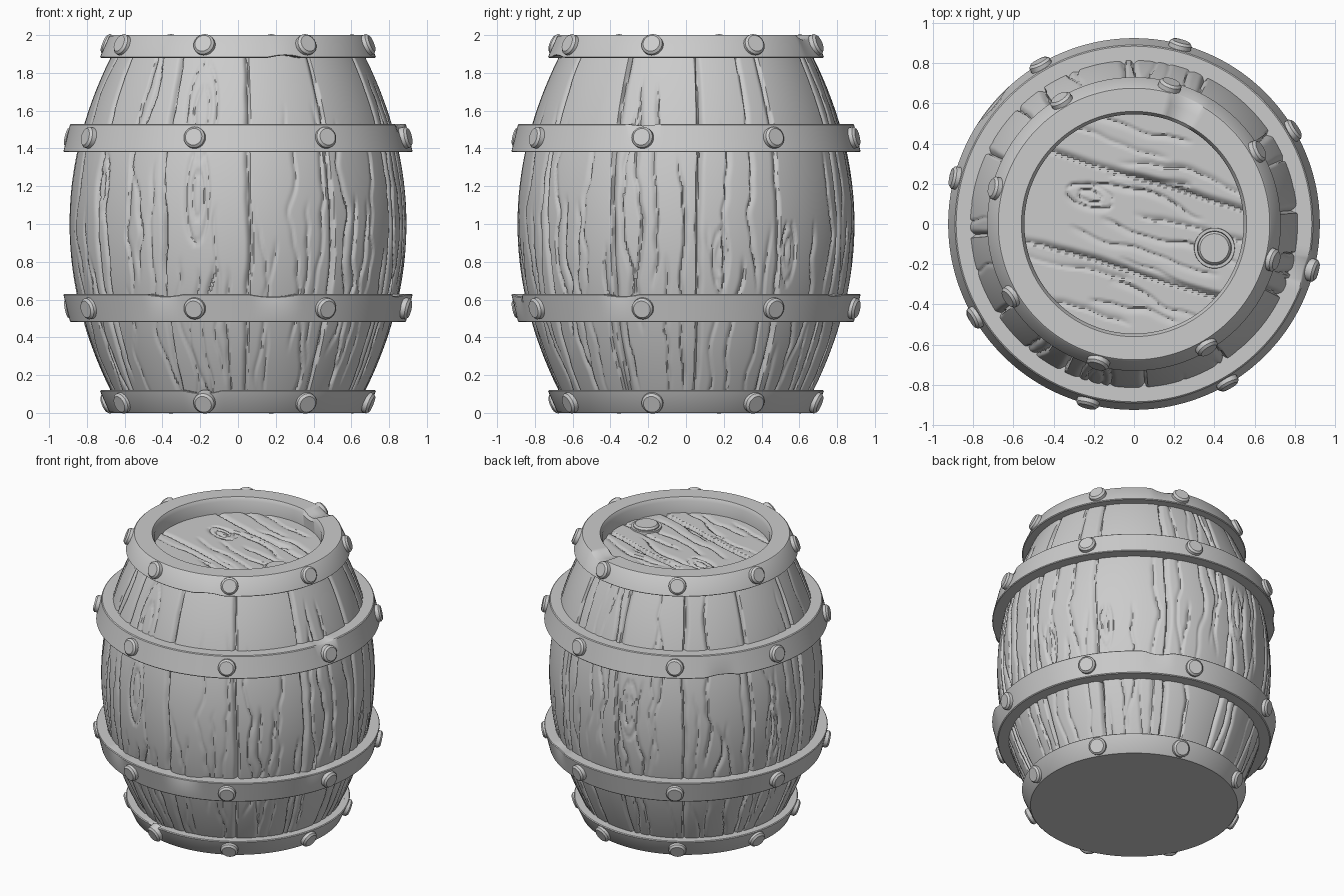
import bpy, bmesh, math, random
from mathutils import Matrix, Vector, noise

random.seed(7)
cube = bpy.data.objects.get("Cube")
if cube:
    bpy.data.objects.remove(cube)

GREY = (0.6, 0.6, 0.6, 1)
mat = bpy.data.materials.new("plain grey")
mat.use_nodes = True
mat.diffuse_color = GREY
mat.node_tree.nodes["Principled BSDF"].inputs["Base Color"].default_value = GREY


def finish(name, bm, angle=35):
    bmesh.ops.recalc_face_normals(bm, faces=bm.faces)
    mesh = bpy.data.meshes.new(name)
    bm.to_mesh(mesh)
    bm.free()
    mesh.materials.append(mat)
    ob = bpy.data.objects.new(name, mesh)
    bpy.context.collection.objects.link(ob)
    bpy.ops.object.select_all(action="DESELECT")
    ob.select_set(True)
    bpy.context.view_layer.objects.active = ob
    bpy.ops.object.shade_smooth_by_angle(angle=math.radians(angle))
    return ob


def skin(bm, rings, closed=False):
    """Join neighbouring rings of vertices with quads."""
    n = len(rings[0])
    pairs = list(zip(rings, rings[1:]))
    if closed:
        pairs.append((rings[-1], rings[0]))
    for a, b in pairs:
        for i in range(n):
            j = (i + 1) % n
            bm.faces.new((a[i], a[j], b[j], b[i]))


def lathe(name, profile, segs=128, centre=(0, 0), closed=True, chips=()):
    """Spin (radius, height) points; chips push the surface in near a spot."""
    bm = bmesh.new()
    rings = []
    for r, z in profile:
        ring = []
        for i in range(segs):
            a = math.tau * i / segs
            rr, zz = r, z
            for ca, cz, wide, dr, dz in chips:
                d = math.remainder(a - math.radians(ca), math.tau) / wide
                k = max(0, 1 - d * d) * max(0, 1 - abs(z - cz) / 0.08)
                rr, zz = rr - dr * k, zz - dz * k
            ring.append(bm.verts.new((centre[0] + rr * math.cos(a),
                                      centre[1] + rr * math.sin(a), zz)))
        rings.append(ring)
    skin(bm, rings, closed)
    if not closed:
        bm.faces.new(rings[0])
        bm.faces.new(rings[-1])
    return finish(name, bm)


# --- carved grain: each groove is a wandering path along the wood ---
class Groove:
    def __init__(self, pos, lo, hi, depth, width, wander=0.0, bulge=0.0):
        self.pos, self.lo, self.hi = pos, lo, hi
        self.depth, self.width = depth, width
        self.wander, self.bulge = wander, bulge
        self.seed = random.uniform(0, 90)
        self.side = random.choice((-1, 1))

    def at(self, t):
        """Path position and depth at distance t along the wood."""
        if not self.lo < t < self.hi:
            return None
        s = (2 * t - self.lo - self.hi) / (self.hi - self.lo)
        wave = noise.noise(Vector((t * 2.6, self.seed, 0)))
        fine = noise.noise(Vector((t * 8, self.seed, 5))) * 0.25
        pos = self.pos + self.wander * (wave + fine)
        pos += self.bulge * math.sqrt(1 - s * s)
        fade = min(1, (1 - abs(s)) * 5) if not self.bulge else 1
        return pos, self.depth * fade * (0.8 + 0.6 * wave)

    def cut(self, d, depth):
        """Steep on one side, softly rising on the other."""
        d *= self.side
        w = self.width * (2.6 if d > 0 else 0.8)
        k = max(0, 1 - abs(d) / w)
        return depth * k * k * (3 - 2 * k) if d < 0 else depth * k * k


def knot(pos, mid, wide, half, depth, width):
    return [Groove(pos, mid - half * k, mid + half * k, depth, width, 0, s * wide * k)
            for k in (1, 0.5) for s in (-1, 1)]


# --- staves ---
STAVES, COLS, ROWS = 12, 660, 90
pitch = math.tau / STAVES
first_gap = math.radians(-86)
grooves = []
for s in range(STAVES):
    gap = first_gap + s * pitch
    grooves.append(Groove(gap, -0.1, 2.1, 0.035, 0.016, 0.03))
    for k in range(5):
        a = gap + pitch * (k + 1 + random.uniform(-0.25, 0.25)) / 6
        lo = random.uniform(-0.5, 0.8)
        grooves.append(Groove(a, lo, lo + random.uniform(0.8, 1.7),
                              random.uniform(0.01, 0.024), 0.014, 0.09))
for deg, z, w, h in ((-104, 1.6, 0.1, 0.25), (-104, 1.15, 0.07, 0.25), (38, 0.85, 0.05, 0.16),
                     (12, 0.82, 0.05, 0.15), (100, 1.1, 0.06, 0.2), (165, 0.9, 0.06, 0.2),
                     (215, 1.2, 0.05, 0.16)):
    grooves += knot(math.radians(deg), z, w, h, 0.014, 0.014)

bm = bmesh.new()
rings = []
for row in range(ROWS + 1):
    z = 0.03 + 1.92 * row / ROWS
    radii = [0.892 - 0.28 * (z - 1) ** 2] * COLS
    for g in grooves:
        hit = g.at(z)
        if not hit:
            continue
        centre = round(hit[0] / math.tau * COLS)
        for c in range(centre - 6, centre + 7):
            radii[c % COLS] -= g.cut(c * math.tau / COLS - hit[0], hit[1])
    rings.append([bm.verts.new((r * math.cos(i * math.tau / COLS),
                                r * math.sin(i * math.tau / COLS), z))
                  for i, r in enumerate(radii)])
skin(bm, rings)
finish("staves", bm, 50)

# --- lid with three planks and a knot ---
BUNG = (0.4, -0.12)
LID_Z = 1.89
tilt = math.radians(17)
planks = [Groove(v, -1, 1, 0.035, 0.014, 0.02) for v in (0.225, -0.23)]
for k in range(13):
    lo = random.uniform(-0.7, 0.1)
    planks.append(Groove(-0.5 + k * 0.08 + random.uniform(-0.02, 0.02), lo,
                         lo + random.uniform(0.4, 0.9), 0.016, 0.014, 0.06))
planks += knot(0.07, -0.25, 0.055, 0.12, 0.018, 0.012)
bm = bmesh.new()
bmesh.ops.create_grid(bm, x_segments=120, y_segments=120, size=0.6)
bmesh.ops.delete(bm, geom=[v for v in bm.verts if v.co.xy.length > 0.585], context="VERTS")
for v in bm.verts:
    x, y = v.co.xy
    along = x * math.cos(tilt) - y * math.sin(tilt)
    across = x * math.sin(tilt) + y * math.cos(tilt)
    v.co.z = LID_Z
    for g in planks:
        hit = g.at(along)
        if hit:
            v.co.z -= g.cut(across - hit[0], hit[1])
finish("lid", bm, 50)

# --- bung with its collar ---
lathe("bung_collar", [(0.105, 1.86), (0.1, 1.9), (0.085, 1.9), (0.08, 1.86)], 40, BUNG)
lathe("bung", [(0.083, 1.85), (0.083, 1.905), (0.072, 1.918)], 40, BUNG, closed=False)

# --- hoops: the two end rims and the two belly bands ---
lathe("top_rim", [(0.56, 1.85), (0.55, 1.85), (0.545, 1.975), (0.56, 2.0), (0.62, 2.0),
                  (0.675, 2.0), (0.682, 1.994), (0.73, 1.885), (0.725, 1.88), (0.66, 1.88)],
      256, chips=((67, 2.0, 0.13, 0, 0.025), (-70, 1.88, 0.12, 0, -0.012)))
lathe("bottom_rim", [(0.675, 0), (0.682, 0.006), (0.73, 0.115), (0.725, 0.12), (0.66, 0.12)],
      256, closed=False, chips=((-105, 0.12, 0.14, 0.02, 0.015),))


def belly_band(name, mid, up, chips):
    lathe(name, [(0.78, mid + up * 0.075), (0.884, mid + up * 0.075), (0.89, mid + up * 0.07),
                 (0.907, mid), (0.924, mid - up * 0.07), (0.92, mid - up * 0.075),
                 (0.82, mid - up * 0.075)], 256, chips=chips)


belly_band("upper_band", 1.455, 1, ((-15, 1.53, 0.1, 0.015, 0.01), (140, 1.38, 0.12, 0.015, -0.01)))
belly_band("lower_band", 0.555, -1, ((-78, 0.63, 0.15, 0.025, 0.015),
                                     (-115, 0.63, 0.12, 0.02, 0.012),
                                     (-22, 0.63, 0.12, 0.02, 0.012), (60, 0.63, 0.1, 0.02, 0.01)))


# --- rivets: eight round heads on every hoop ---
def rivets(name, radius, z, lean):
    bm = bmesh.new()
    for k in range(8):
        place = (Matrix.Rotation(math.radians(30.5 + 45 * k), 4, "Z")
                 @ Matrix.Translation((radius, 0, z))
                 @ Matrix.Rotation(math.pi / 2 - lean, 4, "Y")
                 @ Matrix.Rotation(random.uniform(-0.08, 0.08), 4, "X"))
        for r1, r2, low, high in ((0.058, 0.057, -0.03, 0.02), (0.057, 0.045, 0.02, 0.032)):
            bmesh.ops.create_cone(bm, cap_ends=True, segments=24, radius1=r1, radius2=r2,
                                  depth=high - low,
                                  matrix=place @ Matrix.Translation((0, 0, (low + high) / 2)))
    finish(name, bm)


rivets("top_rivets", 0.702, 1.945, 0.38)
rivets("upper_band_rivets", 0.907, 1.455, 0.22)
rivets("lower_band_rivets", 0.907, 0.555, -0.22)
rivets("bottom_rivets", 0.702, 0.057, -0.38)
